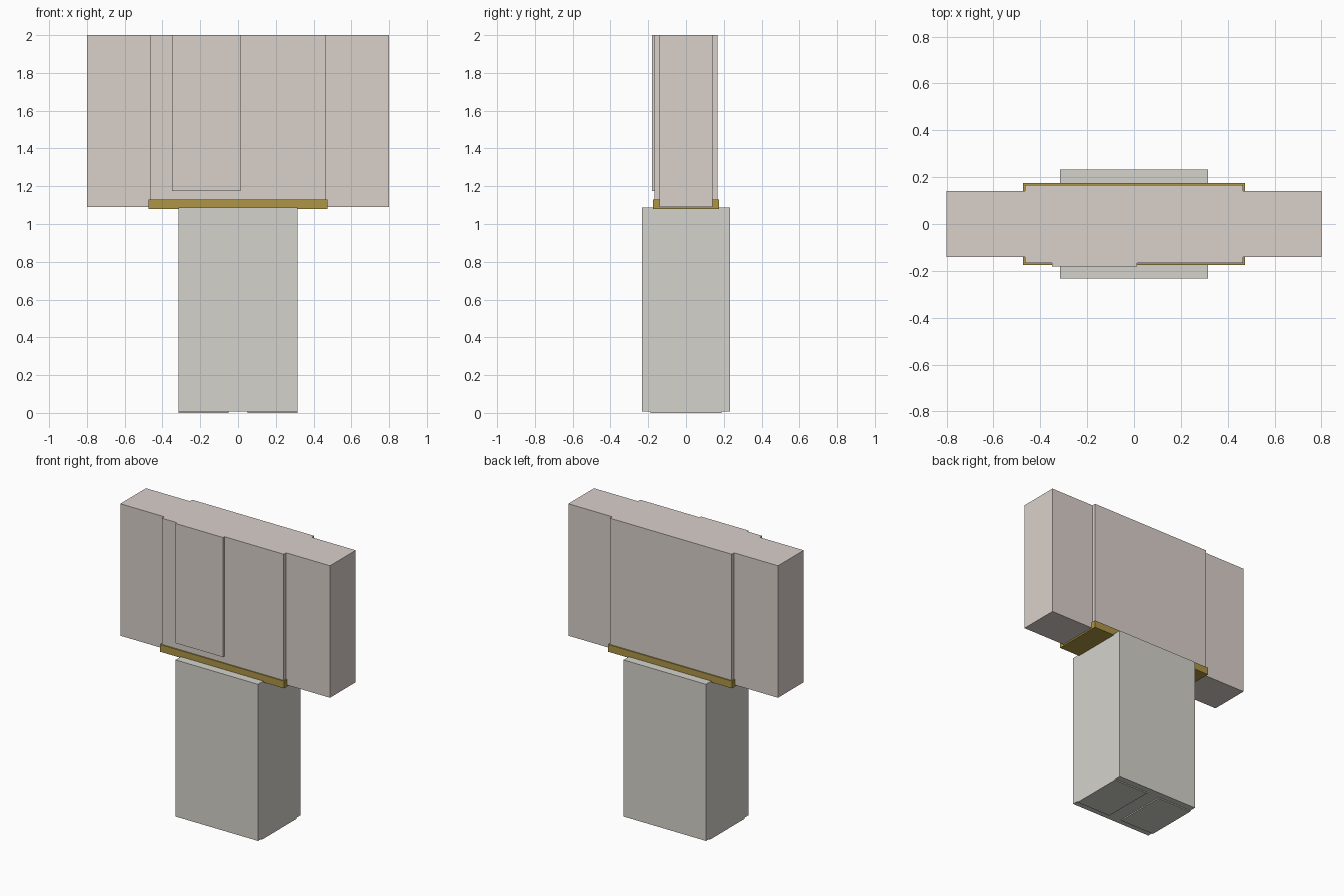
import bpy, bmesh
from mathutils import Vector

if "Cube" in bpy.data.objects:
    bpy.data.objects.remove(bpy.data.objects["Cube"])


def material(name, color):
    m = bpy.data.materials.new(name)
    m.diffuse_color = (*color, 1)
    m.use_nodes = True
    m.node_tree.nodes["Principled BSDF"].inputs["Base Color"].default_value = m.diffuse_color
    return m


def box(name, lo, hi, mat):
    lo, hi = Vector(lo), Vector(hi)
    bm = bmesh.new()
    bmesh.ops.create_cube(bm, size=1)
    bmesh.ops.scale(bm, vec=hi - lo, verts=bm.verts)
    bmesh.ops.translate(bm, vec=(lo + hi) / 2, verts=bm.verts)
    mesh = bpy.data.meshes.new(name)
    bm.to_mesh(mesh)
    bm.free()
    mesh.materials.append(mat)
    ob = bpy.data.objects.new(name, mesh)
    bpy.context.collection.objects.link(ob)
    return ob


pink = material("pale_pink_stone", (0.70, 0.63, 0.59))
grey = material("warm_grey", (0.66, 0.65, 0.60))
gold = material("brass", (0.42, 0.30, 0.06))

# Lower column with two thin pads underneath
box("column", (-0.315, -0.232, 0.008), (0.315, 0.232, 1.088), grey)
for side, x0, x1 in (("left", -0.315, -0.05), ("right", 0.05, 0.315)):
    box(f"foot_pad_{side}", (x0, -0.187, 0), (x1, 0.187, 0.01), grey)

# Wide upper block, thicker centre section and raised front panel
box("upper_block", (-0.8, -0.14, 1.09), (0.8, 0.14, 2), pink)
box("centre_section", (-0.465, -0.166, 1.09), (0.465, 0.166, 2), pink)
box("front_panel", (-0.35, -0.181, 1.175), (0.012, -0.15, 2), pink)

# Brass band around the bottom of the centre section
box("trim_band", (-0.473, -0.174, 1.08), (0.473, 0.174, 1.13), gold)
